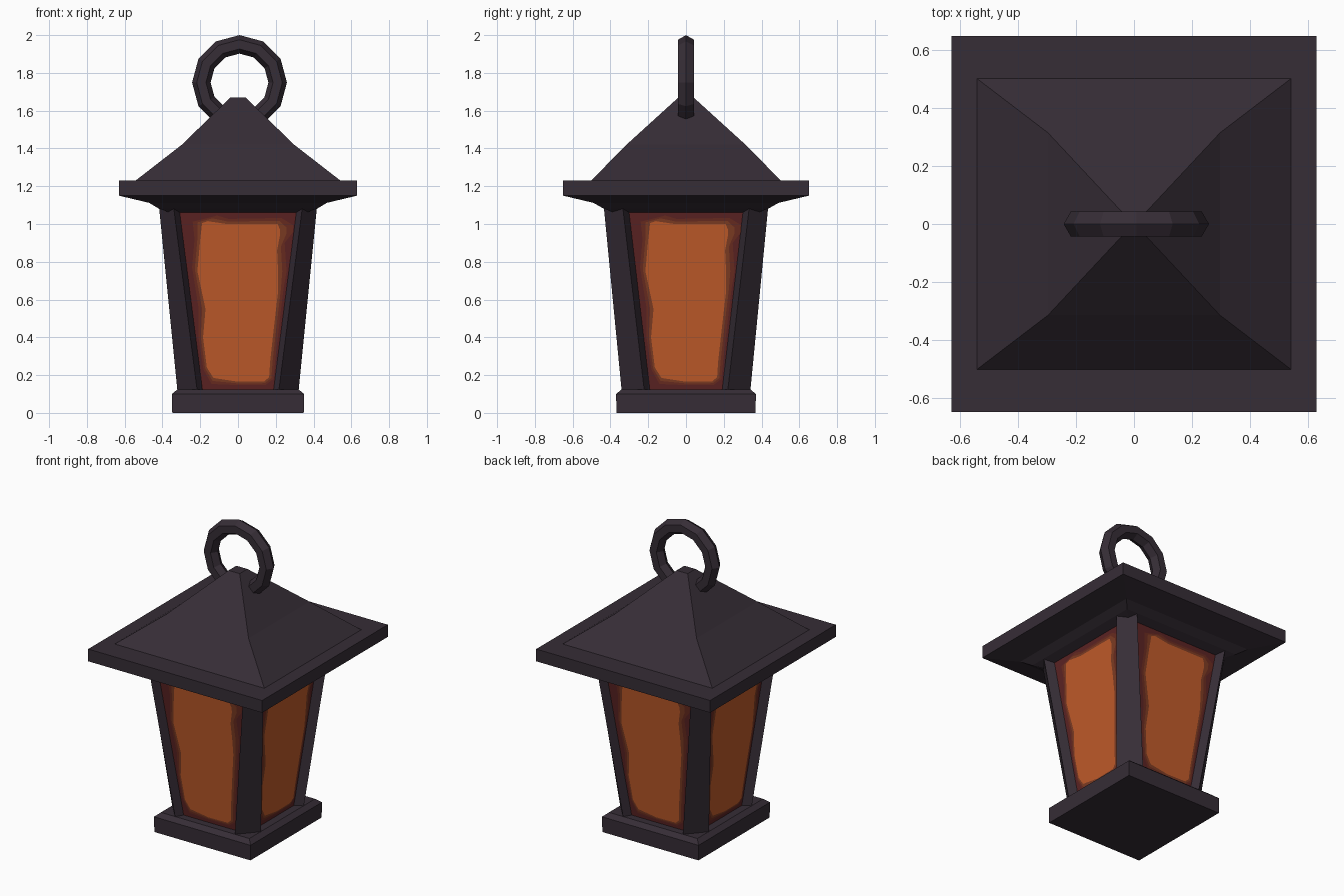
import bpy, bmesh, math

if "Cube" in bpy.data.objects:
    bpy.data.objects.remove(bpy.data.objects["Cube"])


def material(name, r, g, b):
    m = bpy.data.materials.new(name)
    lin = [((c / 255 + 0.055) / 1.055) ** 2.4 for c in (r, g, b)]
    m.diffuse_color = (*lin, 1)
    m.use_nodes = True
    m.node_tree.nodes["Principled BSDF"].inputs["Base Color"].default_value = m.diffuse_color
    return m


IRON = material("dark iron", 54, 45, 54)
MAROON = material("maroon glass edge", 92, 35, 35)
RUST = material("rust glass band", 106, 44, 32)
BROWN = material("brown glass band", 126, 60, 35)
ORANGE = material("orange glass", 193, 91, 42)


def finish(name, bm, mat):
    me = bpy.data.meshes.new(name)
    bm.to_mesh(me)
    bm.free()
    me.materials.append(mat)
    ob = bpy.data.objects.new(name, me)
    bpy.context.collection.objects.link(ob)
    return ob


def loft(name, rings, mat):
    """Skin a stack of equal-length point rings and cap both ends."""
    bm = bmesh.new()
    vs = [[bm.verts.new(p) for p in ring] for ring in rings]
    n = len(vs[0])
    for a, b in zip(vs, vs[1:]):
        for i in range(n):
            j = (i + 1) % n
            bm.faces.new((a[i], a[j], b[j], b[i]))
    bm.faces.new(vs[0][::-1])
    bm.faces.new(vs[-1])
    bmesh.ops.recalc_face_normals(bm, faces=bm.faces)
    return finish(name, bm, mat)


def rect(hx, hy, z):
    return [(-hx, -hy, z), (hx, -hy, z), (hx, hy, z), (-hx, hy, z)]


# Stepped base with a chamfered top edge
loft("base", [rect(0.348, 0.368, 0), rect(0.35, 0.37, 0.10), rect(0.32, 0.34, 0.125)], IRON)

# Roof: sloped underside, square slab, two-pitch pyramid
loft("roof", [rect(0.36, 0.38, 1.06), rect(0.42, 0.437, 1.082), rect(0.47, 0.49, 1.112),
              rect(0.63, 0.65, 1.15), rect(0.63, 0.65, 1.23), rect(0.542, 0.502, 1.23),
              rect(0.297, 0.315, 1.42), rect(0.04, 0.04, 1.67)], IRON)

# Leaning corner posts, turned to face diagonally outward
for sx, sname in ((-1, "left"), (1, "right")):
    for sy, fname in ((-1, "front"), (1, "back")):
        def ring(ax, ay, bx, by, z):
            pts = ((ax, ay), (bx, by), (bx - 0.06, by - 0.035), (ax - 0.035, ay - 0.06))
            return [(sx * x, sy * y, z) for x, y in pts]
        loft(f"{fname}_{sname}_post",
             [ring(0.215, 0.34, 0.32, 0.22, 0.11), ring(0.341, 0.435, 0.418, 0.335, 1.09)], IRON)

# Hand-painted glow outlines on the glass (across, height)
INNER = [(-0.19, 1.005), (-0.16, 1.015), (-0.06, 1.0), (0.21, 1.0), (0.222, 0.97),
         (0.222, 0.94), (0.207, 0.86), (0.212, 0.75), (0.213, 0.65), (0.19, 0.45),
         (0.17, 0.27), (0.165, 0.19), (0.14, 0.167), (0, 0.165), (-0.13, 0.185),
         (-0.165, 0.24), (-0.185, 0.40), (-0.172, 0.55), (-0.215, 0.75), (-0.20, 0.92)]
OUTER = [(-0.24, 1.012), (-0.11, 1.045), (-0.05, 1.027), (0.23, 1.032), (0.29, 0.995),
         (0.29, 0.955), (0.247, 0.90), (0.257, 0.75), (0.24, 0.65), (0.216, 0.45),
         (0.196, 0.27), (0.188, 0.18), (0.145, 0.147), (0, 0.147), (-0.14, 0.153),
         (-0.183, 0.23), (-0.209, 0.40), (-0.208, 0.55), (-0.243, 0.77), (-0.23, 0.92)]
MIDDLE = [((a + c) / 2, (b + d) / 2) for (a, b), (c, d) in zip(INNER, OUTER)]
PANE = [(-0.33, 1.075), (0.33, 1.075), (0.205, 0.12), (-0.205, 0.12)]

# Four tapered glass panes, each with stacked thin colour plates
SIDES = (("front", lambda u, d: (u, -d), 0.293, 0.383),
         ("right", lambda u, d: (d, u), 0.27, 0.363),
         ("back", lambda u, d: (-u, d), 0.293, 0.383),
         ("left", lambda u, d: (-d, -u), 0.27, 0.363))
LAYERS = (("glass", PANE, MAROON), ("outer_band", OUTER, RUST),
          ("inner_band", MIDDLE, BROWN), ("glow", INNER, ORANGE))
for side, place, low, high in SIDES:
    for k, (part, outline, mat) in enumerate(LAYERS):
        bm = bmesh.new()
        verts = []
        for u, z in reversed(outline):
            depth = low + (high - low) * (z - 0.125) / 0.935 + 0.003 * k
            verts.append(bm.verts.new((*place(u, depth), z)))
        bm.faces.new(verts)
        finish(f"{side}_{part}", bm, mat)

# Hanging ring: twelve segments, six-sided section
bpy.ops.mesh.primitive_torus_add(major_segments=12, minor_segments=6, major_radius=0.202,
                                 minor_radius=0.049, location=(0.008, 0, 1.749),
                                 rotation=(math.pi / 2, 0, 0))
hanger = bpy.context.object
hanger.name = "hanging_ring"
hanger.data.materials.append(IRON)
